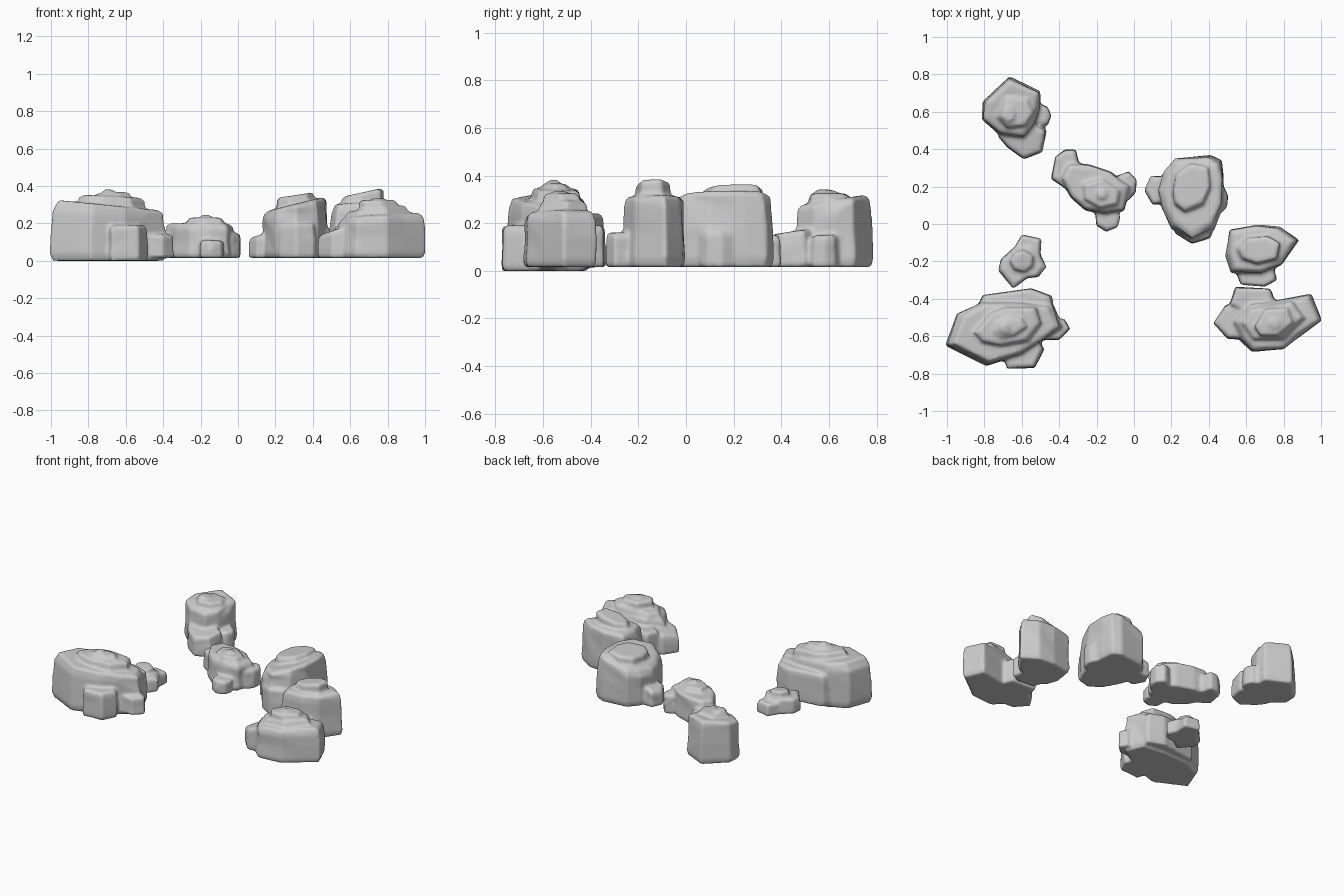
import bpy, bmesh, math, random
from mathutils import Vector

random.seed(7)


def slab(bm, pts, h, gx=0.0, gy=0.0, base=0.015, top=0.8):
    """Loft a rock from its footprint: slight undercut, steep sides, rounded tilted top."""
    n = len(pts)
    c = sum((Vector(p) for p in pts), Vector((0, 0))) / n
    levels = [(0.95, 0.0), (1.0, 0.12), (1.0, 0.5), (0.985, 0.82), (0.93, 0.95), (top, 1.0)]
    rings = []
    for k, (s, t) in enumerate(levels):
        ring = []
        for p in pts:
            j = random.uniform(-0.012, 0.006) if 1 < k < 5 else 0
            q = c + (Vector(p) - c) * (s + j / 0.2)
            z_top = h + gx * (q.x - c.x) + gy * (q.y - c.y)
            ring.append(bm.verts.new((q.x, q.y, base + (z_top - base) * t)))
        rings.append(ring)
    for a, b in zip(rings, rings[1:]):
        for i in range(n):
            bm.faces.new((a[i], a[(i + 1) % n], b[(i + 1) % n], b[i]))
    bm.faces.new(rings[0][::-1])
    bm.faces.new(rings[-1])


def boulder(bm, x, y, rx, ry, h, rot=0.0, base=0.015, sides=7):
    """Small irregular lump with an oval footprint."""
    a0, cr, sr = random.uniform(0, 1), math.cos(math.radians(rot)), math.sin(math.radians(rot))
    pts = []
    for i in range(sides):
        a = a0 + math.tau * i / sides
        r = random.uniform(0.97, 1.1)
        u, v = rx * r * math.cos(a), ry * r * math.sin(a)
        pts.append((x + u * cr - v * sr, y + u * sr + v * cr))
    slab(bm, pts, h, random.uniform(-.12, .12), random.uniform(-.12, .12), base, 0.72)


def formation(name, slabs, boulders):
    """Fuse the lumps of one outcrop into a softly weathered rock."""
    bm = bmesh.new()
    for s in slabs:
        slab(bm, **s)
    for b in boulders:
        boulder(bm, *b)
    bmesh.ops.recalc_face_normals(bm, faces=bm.faces)
    me = bpy.data.meshes.new(name)
    bm.to_mesh(me)
    bm.free()
    ob = bpy.data.objects.new(name, me)
    bpy.context.collection.objects.link(ob)
    r = ob.modifiers.new("fuse", 'REMESH')
    r.mode, r.voxel_size, r.use_smooth_shade = 'VOXEL', 0.01, True
    s = ob.modifiers.new("weather", 'SMOOTH')
    s.factor, s.iterations = 0.5, 5
    return ob


# Back left: tall block with two lumps at its foot
formation("back_left_rock", [
    dict(pts=[(-.666, .79), (-.5, .71), (-.50, .63), (-.527, .535), (-.585, .455),
              (-.72, .476), (-.815, .56), (-.81, .655)][::-1], h=.295, gy=.16),
    dict(pts=[(-.73, .47), (-.68, .41), (-.59, .345), (-.49, .385), (-.465, .5), (-.56, .56)], h=.165, gy=.15),
    dict(pts=[(-.74, .57), (-.69, .69), (-.56, .68), (-.53, .59), (-.58, .52), (-.68, .51)], h=.325, base=.1),
], [(-.49, .58, .045, .06, .15), (-.67, .59, .04, .05, .34, 0, .2)])

# Centre left: low ridge
formation("centre_left_rock", [
    dict(pts=[(-.40, .25), (-.36, .33), (-.24, .32), (-.12, .28), (-.02, .2), (-.05, .07),
              (-.15, .05), (-.26, .07), (-.34, .14)], h=.2),
    dict(pts=[(-.445, .24), (-.42, .36), (-.37, .4), (-.31, .4), (-.29, .3), (-.34, .17)], h=.15),
    dict(pts=[(-.28, .22), (-.17, .25), (-.07, .18), (-.08, .1), (-.18, .08), (-.27, .13)], h=.23, base=.08),
], [(-.04, .2, .055, .075, .15), (-.14, .03, .07, .065, .11), (-.17, .16, .03, .03, .245, 0, .15)])

# Centre right: tall block leaning down to the left
formation("centre_right_rock", [
    dict(pts=[(.16, .28), (.22, .35), (.41, .37), (.47, .34), (.48, .25), (.475, .1), (.43, -.03),
              (.31, -.09), (.2, -.02), (.15, .08), (.13, .18)], h=.305, gx=.25),
    dict(pts=[(.2, .17), (.22, .27), (.3, .33), (.41, .32), (.42, .2), (.38, .1), (.27, .06), (.21, .1)],
         h=.35, gx=.15, base=.1),
    dict(pts=[(.2, 0), (.22, -.05), (.31, -.105), (.41, -.075), (.44, .03), (.33, .08)], h=.2),
    dict(pts=[(.055, .18), (.09, .26), (.18, .25), (.2, .12), (.1, .1)], h=.14, gx=.3),
], [(.465, .13, .04, .07, .17)])

# Right: narrow block with a raised cap
formation("right_rock", [
    dict(pts=[(.51, -.03), (.66, -.003), (.78, -.015), (.885, -.085), (.79, -.22), (.68, -.27),
              (.52, -.26), (.49, -.17)], h=.31, gx=.05),
    dict(pts=[(.54, -.13), (.6, -.07), (.72, -.06), (.79, -.1), (.77, -.19), (.66, -.22), (.57, -.19)],
         h=.365, gx=.22, base=.1),
    dict(pts=[(.54, -.24), (.75, -.24), (.765, -.3), (.7, -.335), (.57, -.325)], h=.16),
], [])

# Front right: stepped mound
formation("front_right_rock", [
    dict(pts=[(.62, -.42), (.75, -.41), (.945, -.375), (1.005, -.515), (.89, -.6), (.8, -.67),
              (.63, -.685), (.57, -.63), (.53, -.52)], h=.245, gx=.06),
    dict(pts=[(.56, -.53), (.61, -.45), (.85, -.41), (.92, -.5), (.8, -.62), (.63, -.63)],
         h=.28, gx=.12, base=.08),
    dict(pts=[(.64, -.55), (.7, -.45), (.83, -.44), (.86, -.53), (.77, -.6), (.67, -.6)], h=.325, base=.15),
    dict(pts=[(.51, -.43), (.54, -.335), (.73, -.345), (.76, -.43), (.62, -.5)], h=.19),
    dict(pts=[(.425, -.53), (.49, -.43), (.62, -.46), (.62, -.62), (.5, -.615)], h=.17, gx=.35),
], [(.75, -.53, .04, .035, .335, 0, .2)])

# Front left: large broad outcrop
formation("front_left_rock", [
    dict(pts=[(-1.01, -.65), (-.945, -.48), (-.81, -.42), (-.6, -.41), (-.43, -.43), (-.385, -.55),
              (-.48, -.62), (-.6, -.7), (-.79, -.76)], h=.295, gx=-.1, base=0.0, top=.86),
    dict(pts=[(-.86, -.58), (-.78, -.47), (-.69, -.44), (-.52, -.44), (-.49, -.53), (-.56, -.63),
              (-.72, -.66), (-.82, -.64)], h=.345, gx=-.05, base=.1),
    dict(pts=[(-.84, -.44), (-.81, -.38), (-.55, -.345), (-.44, -.385), (-.43, -.47), (-.65, -.5)], h=.24),
    dict(pts=[(-.7, -.7), (-.68, -.775), (-.53, -.77), (-.48, -.67), (-.52, -.6), (-.66, -.63)], h=.19, base=0.0),
    dict(pts=[(-.47, -.5), (-.37, -.51), (-.34, -.56), (-.4, -.62), (-.49, -.62)], h=.14),
], [(-.67, -.55, .1, .06, .365, 15, .2), (-.69, -.56, .035, .035, .38, 0, .2)])

# Left: small loose stones
formation("small_left_rock", [
    dict(pts=[(-.65, -.13), (-.55, -.12), (-.5, -.16), (-.47, -.23), (-.51, -.285), (-.57, -.29),
              (-.645, -.345), (-.725, -.25), (-.715, -.19)], h=.12),
    dict(pts=[(-.65, -.14), (-.6, -.055), (-.495, -.08), (-.5, -.17), (-.58, -.2)], h=.1),
], [(-.6, -.2, .065, .06, .16, 0, .05)])
